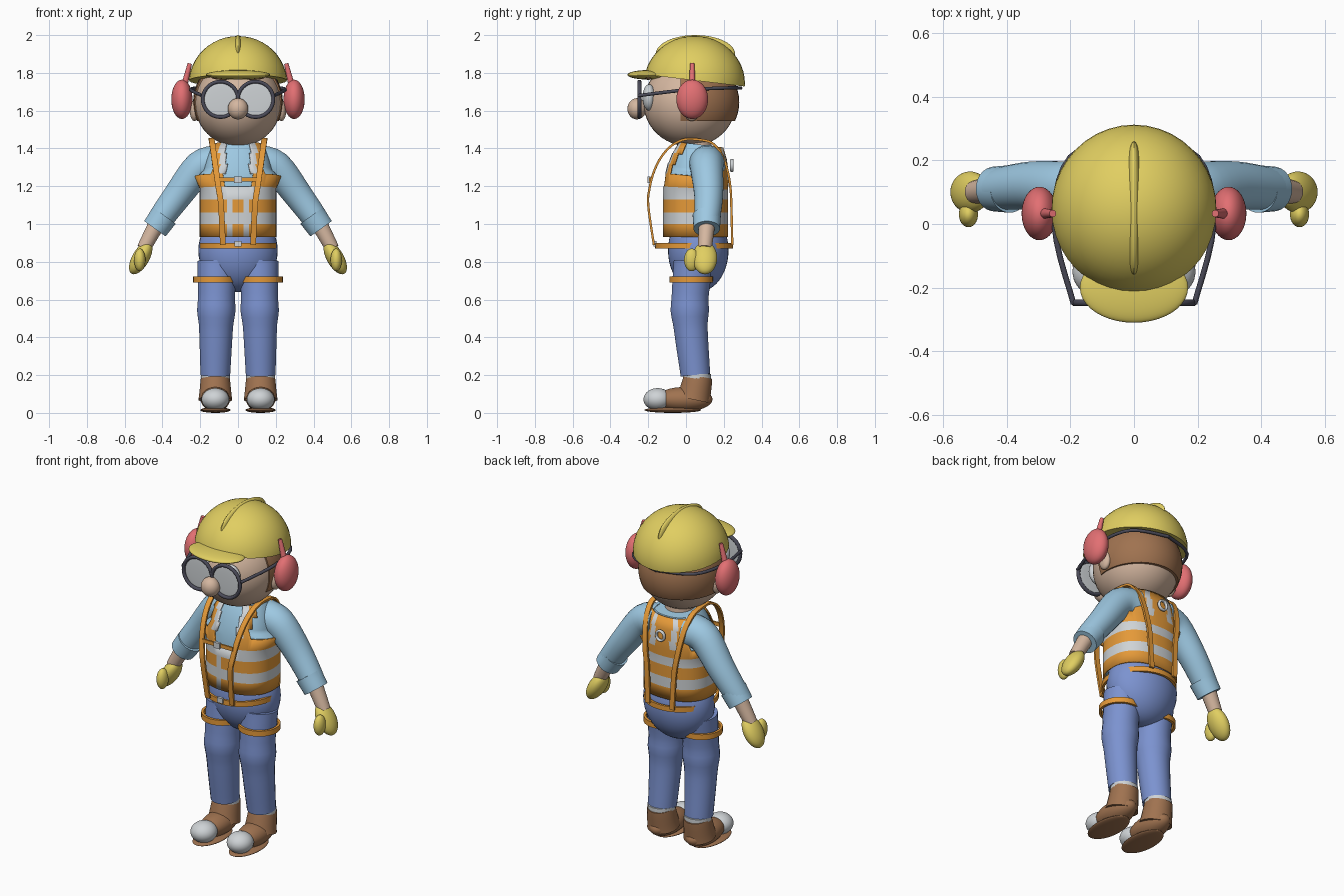
import bpy, bmesh, math
from mathutils import Vector, Matrix

if "Cube" in bpy.data.objects:
    bpy.data.objects.remove(bpy.data.objects["Cube"], do_unlink=True)

X, Y, Z = Vector((1, 0, 0)), Vector((0, 1, 0)), Vector((0, 0, 1))


def material(name, red, green, blue):
    made = bpy.data.materials.new(name)
    made.use_nodes = True
    made.diffuse_color = (red, green, blue, 1)
    shader = made.node_tree.nodes["Principled BSDF"]
    shader.inputs["Base Color"].default_value = made.diffuse_color
    return made


YELLOW = material("yellow", .75, .62, .12)
SKIN = material("skin", .66, .47, .35)
DENIM = material("denim blue", .2, .29, .63)
SHIRT = material("light blue", .34, .58, .76)
ORANGE = material("orange", .78, .32, .04)
BROWN = material("brown", .35, .17, .08)
RED = material("coral red", .76, .16, .17)
DARK = material("dark grey", .07, .07, .1)
GREY = material("pale grey", .62, .65, .67)


def finish(bm, name, materials, mirror=False, rule=None):
    bmesh.ops.recalc_face_normals(bm, faces=bm.faces)
    for face in bm.faces:
        face.smooth = True
        if rule:
            face.material_index = rule(face.calc_center_median())
    mesh = bpy.data.meshes.new(name)
    bm.to_mesh(mesh)
    bm.free()
    mesh.set_sharp_from_angle(angle=math.radians(40))
    for entry in materials:
        mesh.materials.append(entry)
    part = bpy.data.objects.new(name, mesh)
    bpy.context.collection.objects.link(part)
    if mirror:
        part.modifiers.new("mirror", "MIRROR")
    return part


def smooth_path(points, steps, closed):
    # Catmull-Rom curve through the points
    points = [Vector(p) for p in points]
    count, path = len(points), []

    def at(i):
        return points[i % count if closed else max(0, min(count - 1, i))]

    for i in range(count if closed else count - 1):
        a, b, c, d = at(i - 1), at(i), at(i + 1), at(i + 2)
        for s in range(steps):
            t = s / steps
            path.append(b + t / 2 * (c - a + t * (2 * a - 5 * b + 4 * c - d)
                                     + t * t * (3 * b - a - 3 * c + d)))
    return path if closed else path + [points[-1]]


def warp(value, power):
    return math.copysign(abs(value) ** power, value)


def tube_mesh(points, size, ref=Y, sides=24, steps=5, closed=False, caps=True, power=1):
    # size gives the half extents across ref and along ref
    path = smooth_path(points, steps, closed)
    bm, rings, count = bmesh.new(), [], len(path)
    fit = math.sqrt(2) if sides == 4 else 1
    angles = [math.tau * (k + .5) / sides for k in range(sides)]
    for i, p in enumerate(path):
        if closed:
            tangent = path[(i + 1) % count] - path[i - 1]
        else:
            tangent = path[min(i + 1, count - 1)] - path[max(i - 1, 0)]
        u = tangent.cross(ref).normalized()
        v = u.cross(tangent.normalized())
        across, along = size(p, i / (count - 1)) if callable(size) else size
        rings.append([bm.verts.new(p + fit * (u * across * warp(math.cos(a), power)
                                              + v * along * warp(math.sin(a), power)))
                      for a in angles])
    for i in range(count if closed else count - 1):
        low, high = rings[i], rings[(i + 1) % count]
        for k in range(sides):
            n = (k + 1) % sides
            bm.faces.new((low[k], low[n], high[n], high[k]))
    if caps and not closed:
        bm.faces.new(rings[0])
        bm.faces.new(rings[-1])
    return bm


def tube(name, mat, points, size, mirror=False, **options):
    return finish(tube_mesh(points, size, **options), name, [mat], mirror)


def taper(start, end):
    return lambda p, t: (start + (end - start) * t,) * 2


def hoop(name, mat, center, a, b, size, axis=Z, sides=12, mirror=False):
    other = Y if axis == Z else Z
    turns = [math.tau * k / 40 for k in range(40)]
    points = [Vector(center) + X * a * math.cos(t) + other * b * math.sin(t) for t in turns]
    return tube(name, mat, points, size, mirror, ref=axis, sides=sides, steps=1, closed=True)


def ball_mesh(center, size, tilt=0):
    place = Matrix.Translation(center) @ Matrix.Rotation(math.radians(tilt), 4, "Y")
    bm = bmesh.new()
    bmesh.ops.create_uvsphere(bm, u_segments=40, v_segments=24, radius=1,
                              matrix=place @ Matrix.Diagonal((*size, 1)))
    return bm


def ball(name, mat, center, size, mirror=False, tilt=0):
    return finish(ball_mesh(center, size, tilt), name, [mat], mirror)


def cut(bm, point, normal):
    # removes the side the normal points to and closes the opening
    bmesh.ops.bisect_plane(bm, geom=bm.verts[:] + bm.edges[:] + bm.faces[:],
                           plane_co=point, plane_no=normal, clear_outer=True)
    bmesh.ops.holes_fill(bm, edges=[e for e in bm.edges if e.is_boundary], sides=0)


def block(name, mat, center, size):
    bm = bmesh.new()
    bmesh.ops.create_cube(bm, size=1, matrix=Matrix.Translation(center) @ Matrix.Diagonal((*size, 1)))
    return finish(bm, name, [mat])


# Head and face
ball("head", SKIN, (0, .02, 1.64), (.23, .245, .23))
ball("nose", SKIN, (0, -.26, 1.61), (.054, .05, .056))
ball("ear", SKIN, (.23, .03, 1.6), (.025, .04, .055), mirror=True)
ball("eye", GREY, (.09, -.195, 1.67), (.06, .035, .07), mirror=True)
ball("eyebrow", BROWN, (.08, -.2, 1.78), (.065, .022, .017), mirror=True)
tube("neck", SKIN, [(0, .06, 1.36), (0, .05, 1.48)], (.085, .08))
hair = ball_mesh((0, .03, 1.645), (.238, .252, .24))
cut(hair, -.03 * Y, -Y)
cut(hair, 1.545 * Z, -Z)
finish(hair, "hair", [BROWN])

# Hard hat
dome = ball_mesh((0, .045, 1.745), (.26, .267, .25))
cut(dome, (0, .045, 1.76), (0, -.12, -1))
finish(dome, "helmet_dome", [YELLOW])
ball("helmet_crest", YELLOW, (0, .05, 1.9), (.03, .21, .1))
ball("helmet_brim", YELLOW, (0, -.2, 1.79), (.17, .11, .025))

# Ear defenders
ball("earmuff", RED, (.297, .033, 1.66), (.056, .084, .104), mirror=True)
tube("earmuff_arm", RED, [(.285, .033, 1.73), (.255, .033, 1.85)], taper(.018, .011), mirror=True)

# Spectacles
hoop("glasses_rim", DARK, (.093, -.247, 1.66), .094, .094, (.01, .011), axis=Y, mirror=True)
ball("glasses_lens", GREY, (.093, -.242, 1.66), (.09, .004, .09), mirror=True)
tube("glasses_strap", DARK, [(.19, -.25, 1.68), (.25, 0, 1.71), (.2, .21, 1.72), (0, .29, 1.72)],
     (.009, .009), mirror=True, ref=Z)


# Shirt body, narrowing to the collar and flaring at the armholes
def shoulder(z):
    return max(0, z - 1.2) * 4


def torso(grow):
    def size(p, t):
        narrow = math.sqrt(1 - .7 * shoulder(p.z) ** 2)
        flare = max(0, .03 - abs(p.z - 1.25))
        return .19 * narrow + flare + grow, .16 * narrow + grow
    return size


LEVELS = (.93, 1, 1.06, 1.13, 1.19, 1.25, 1.3, 1.36, 1.42)
SPINE = [(0, .05 + .03 * shoulder(z), z) for z in LEVELS]
tube("shirt_body", SHIRT, SPINE, torso(0), sides=48, power=.85)

# Arms and gloves
tube("sleeve", SHIRT, [(.1, .11, 1.32), (.2, .11, 1.3), (.32, .12, 1.15), (.43, .11, 1)],
     taper(.1, .065), mirror=True)
tube("sleeve_cuff", SHIRT, [(.39, .11, 1.045), (.44, .11, .975)], taper(.075, .07), mirror=True)
tube("forearm", SKIN, [(.43, .11, 1), (.5, .1, .87)], taper(.045, .036), mirror=True)
ball("glove", YELLOW, (.515, .1, .82), (.045, .065, .096), mirror=True, tilt=-30)
ball("glove_thumb", YELLOW, (.52, .03, .81), (.03, .04, .06), mirror=True)


# Safety vest with reflective bands
def vest_open(c):
    side, front = abs(c.x), c.y < .06
    if c.z > 1.25:
        return not .06 < side < .13 if front else side > .15
    return front and c.z > 1.19 and side < .07


def vest_colour(c):
    side, front = abs(c.x), c.y < .06
    if c.z > 1.25:
        return int(side < .1 if front else .05 < side < .085)
    banded = 1 < c.z < 1.06 or 1.13 < c.z < 1.19
    return int(banded or (front and .02 < side < .06))


vest = tube_mesh(SPINE, torso(.013), sides=96, steps=1, caps=False, power=.85)
holes = [face for face in vest.faces if vest_open(face.calc_center_median())]
bmesh.ops.delete(vest, geom=holes, context="FACES")
vest_part = finish(vest, "vest", [ORANGE, GREY], rule=vest_colour)
vest_part.modifiers.new("cloth", "SOLIDIFY").thickness = .008

# Harness: straps rise in front, arch over the shoulders and drop behind
arch = []
for k in range(13):
    turn = math.pi * k / 12
    reach = -warp(math.cos(turn), 1 if k < 6 else .6)
    arch.append((.09 + .05 * math.sin(turn), .02 + .22 * reach, 1.1 + .35 * math.sin(turn)))
tube("harness_strap", ORANGE, [(.08, -.17, .89), *arch, (.08, .245, .89)], (.006, .015),
     mirror=True, ref=X, sides=4)
hoop("harness_belt", ORANGE, (0, .043, .885), .195, .2, (.007, .015), sides=4)
hoop("leg_strap", ORANGE, (.122, .027, .705), .108, .108, (.007, .016), sides=4, mirror=True)
block("chest_strap", ORANGE, (0, -.19, 1.235), (.2, .01, .022))
block("chest_buckle", GREY, (0, -.195, 1.235), (.04, .016, .034))
block("belt_buckle", GREY, (0, -.165, .895), (.035, .016, .03))
hoop("back_ring", GREY, (0, .243, 1.31), .026, .028, (.007, .01), axis=Y)


# Trousers, with a slight swelling at the knee
def leg_size(p, t):
    radius = .07 + .045 * p.z + .008 * math.exp(-(20 * (p.z - .54)) ** 2)
    return radius, radius


ball("trouser_hips", DENIM, (0, .065, .86), (.21, .16, .22))
tube("trouser_leg", DENIM, [(.11, .04, .8), (.115, .02, .54), (.12, .05, .2)], leg_size,
     mirror=True, steps=10)

# Boots
tube("boot_collar", GREY, [(.12, .06, .18), (.12, .06, .205)], (.077, .074), mirror=True)
tube("boot_ankle", BROWN, [(.12, .066, .195), (.12, .04, .07)], taper(.075, .09), mirror=True)
ball("boot_foot", BROWN, (.12, -.01, .072), (.077, .15, .065), mirror=True)
ball("boot_toe", GREY, (.12, -.15, .072), (.073, .075, .059), mirror=True)
ball("boot_sole", BROWN, (.12, -.07, .015), (.08, .15, .015), mirror=True)
